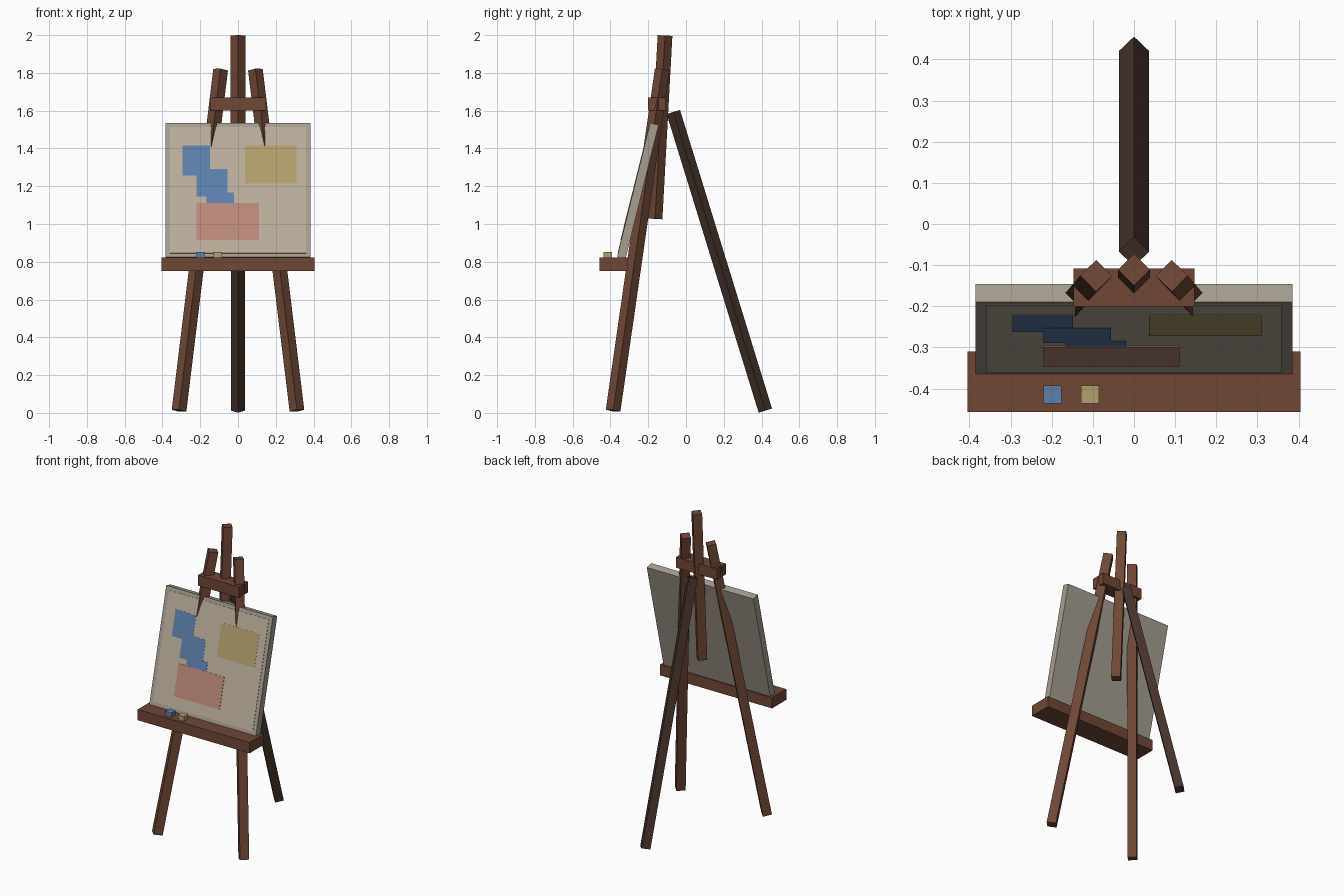
import bpy, bmesh, math
from mathutils import Vector, Matrix

if "Cube" in bpy.data.objects:
    bpy.data.objects.remove(bpy.data.objects["Cube"])


def material(name, r, g, b):
    m = bpy.data.materials.new(name)
    m.diffuse_color = (r, g, b, 1)
    m.use_nodes = True
    m.node_tree.nodes["Principled BSDF"].inputs["Base Color"].default_value = m.diffuse_color
    return m


WOOD = material("wood", 0.16, 0.063, 0.036)
DARK = material("dark_wood", 0.06, 0.033, 0.024)
EDGE = material("canvas_edge", 0.38, 0.34, 0.28)
CLOTH = material("canvas_cloth", 0.50, 0.43, 0.33)
BLUE = material("blue_paint", 0.11, 0.22, 0.41)
YELLOW = material("yellow_paint", 0.45, 0.35, 0.15)
RED = material("red_paint", 0.50, 0.25, 0.19)


def finish(name, bm, mat):
    bmesh.ops.recalc_face_normals(bm, faces=bm.faces)
    me = bpy.data.meshes.new(name)
    bm.to_mesh(me)
    bm.free()
    me.materials.append(mat)
    ob = bpy.data.objects.new(name, me)
    bpy.context.collection.objects.link(ob)
    return ob


def box(name, x, y, z, mat, frame=Matrix()):
    """Box from (min, max) ranges, placed in an optional frame."""
    lo, hi = Vector((x[0], y[0], z[0])), Vector((x[1], y[1], z[1]))
    bm = bmesh.new()
    bmesh.ops.create_cube(bm, size=1, matrix=frame @ Matrix.Translation((lo + hi) / 2)
                          @ Matrix.Diagonal((*(hi - lo), 1)))
    return finish(name, bm, mat)


def bar(name, a, b, r, mat):
    """Square bar from a to b, standing on its corner so an edge faces front."""
    a, b = Vector(a), Vector(b)
    d = (b - a).normalized()
    u = (Vector((1, 0, 0)) - d * d.x).normalized()
    v = d.cross(u)
    bm = bmesh.new()
    rings = [[bm.verts.new(p + o * r) for o in (u, v, -u, -v)] for p in (a, b)]
    for ring in rings:
        bm.faces.new(ring)
    for i in range(4):
        j = (i + 1) % 4
        bm.faces.new((rings[0][i], rings[0][j], rings[1][j], rings[1][i]))
    return finish(name, bm, mat)


# Tripod legs and centre post
for side, s in (("left", -1), ("right", 1)):
    bar(f"front_leg_{side}", (s * 0.312, -0.386, 0.012), (s * 0.092, -0.126, 1.817), 0.039, WOOD)
bar("rear_leg", (0, 0.42, 0.012), (0, -0.067, 1.593), 0.037, DARK)
bar("centre_post", (0, -0.164, 1.027), (0, -0.111, 1.998), 0.039, WOOD)

# Crossbar and tray
box("top_crossbar", (-0.147, 0.147), (-0.2, -0.108), (1.6, 1.67), WOOD)
box("tray", (-0.404, 0.404), (-0.457, -0.31), (0.752, 0.822), WOOD)

# Canvas leaning back; its frame starts at the lower front edge
TILT = math.radians(13.85)
BASE = 0.825
lean = Matrix.Translation((0, -0.365, BASE)) @ Matrix.Rotation(-TILT, 4, 'X')


def up(z0, z1):
    return tuple((z - BASE) / math.cos(TILT) for z in (z0, z1))


box("canvas", (-0.385, 0.385), (0, 0.046), up(BASE, 1.535), EDGE, lean)
box("canvas_face", (-0.36, 0.36), (-0.002, 0.01), up(0.845, 1.512), CLOTH, lean)

# Paint patches
patches = (
    ("blue_patch_top", (-0.295, -0.148), (1.255, 1.415), BLUE, 0.003),
    ("blue_patch_middle", (-0.22, -0.056), (1.145, 1.29), BLUE, 0.0033),
    ("blue_patch_low", (-0.167, -0.02), (1.04, 1.165), BLUE, 0.0036),
    ("yellow_patch", (0.037, 0.31), (1.215, 1.415), YELLOW, 0.003),
    ("red_patch", (-0.22, 0.11), (0.915, 1.11), RED, 0.004),
)
for name, x, z, mat, out in patches:
    box(name, x, (-out, 0.005), up(*z), mat, lean)

# Paint blocks on the tray
for name, x, mat in (("blue_paint_block", -0.198, BLUE), ("yellow_paint_block", -0.107, YELLOW)):
    box(name, (x - 0.022, x + 0.022), (-0.436, -0.393), (0.82, 0.852), mat)
